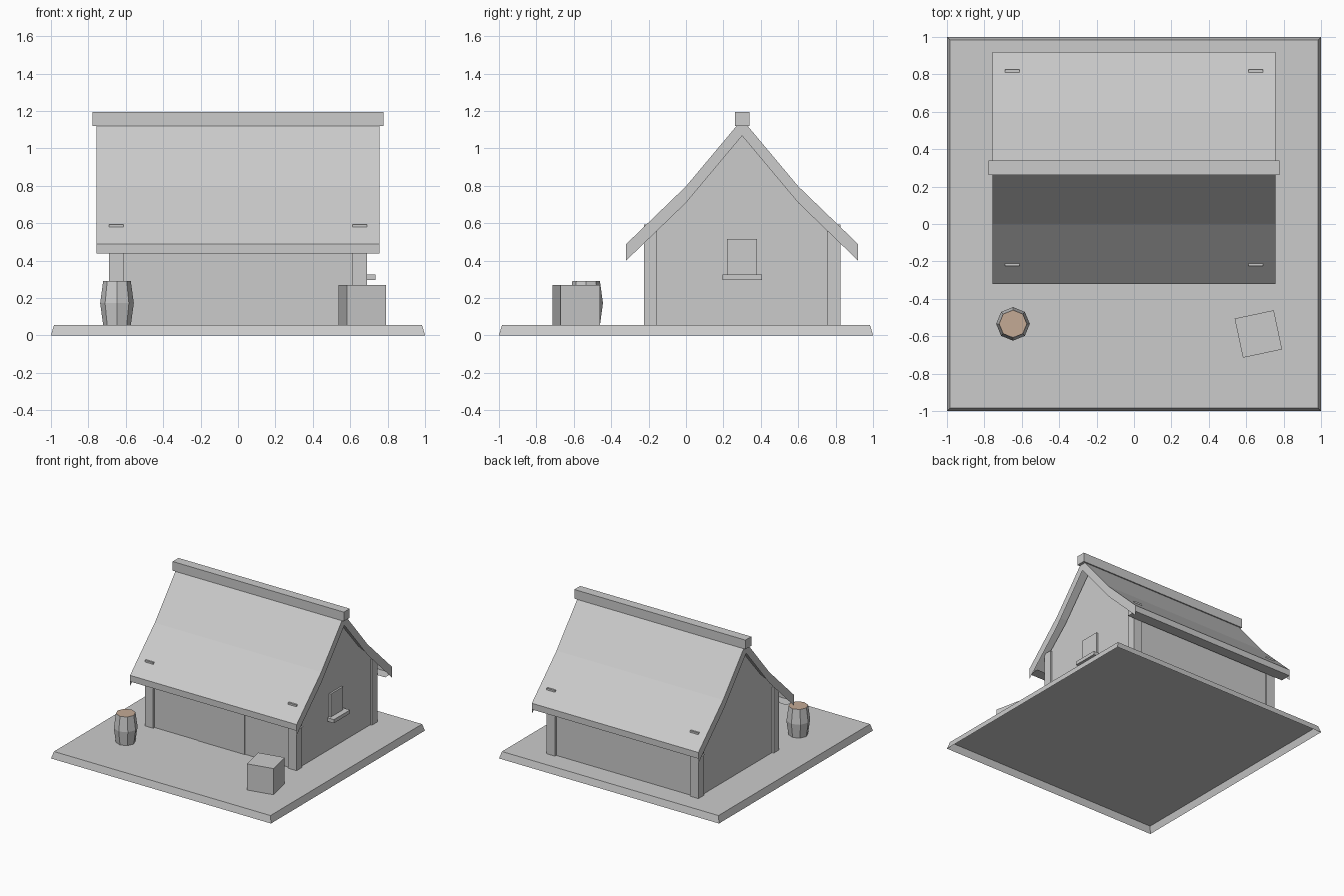
import bpy, bmesh, math
from mathutils import Vector

if "Cube" in bpy.data.objects:
    bpy.data.objects.remove(bpy.data.objects["Cube"])

G = 0.055      # top of the ground slab
CY = 0.30      # ridge line / middle of the house in y


def finish(name, bm, recalc=True):
    if recalc:
        bmesh.ops.recalc_face_normals(bm, faces=bm.faces)
    me = bpy.data.meshes.new(name)
    bm.to_mesh(me)
    bm.free()
    ob = bpy.data.objects.new(name, me)
    bpy.context.collection.objects.link(ob)
    return ob


def box(name, x, y, z, turn=0, taper=0, open_bottom=False):
    # box from (min, max) ranges, optional z turn, narrower top, no bottom
    bm = bmesh.new()
    bmesh.ops.create_cube(bm, size=1)
    size = Vector((x[1] - x[0], y[1] - y[0], z[1] - z[0]))
    for v in bm.verts:
        top = v.co.z > 0
        v.co = Vector([a * b for a, b in zip(v.co, size)])
        if top:
            v.co.x -= math.copysign(taper, v.co.x)
            v.co.y -= math.copysign(taper, v.co.y)
    bm.normal_update()
    bmesh.ops.recalc_face_normals(bm, faces=bm.faces)
    if open_bottom:
        low = [f for f in bm.faces if f.normal.z < -0.9]
        bmesh.ops.delete(bm, geom=low, context='FACES')
    ob = finish(name, bm, recalc=False)
    ob.location = [(r[0] + r[1]) / 2 for r in (x, y, z)]
    ob.rotation_euler.z = turn
    return ob


def strip(bm, a, b):
    # row of quads between two equally long point lists
    va, vb = [bm.verts.new(p) for p in a], [bm.verts.new(p) for p in b]
    for i in range(len(a) - 1):
        bm.faces.new((va[i], va[i + 1], vb[i + 1], vb[i]))


# Ground slab, open underneath
box("ground_slab", (-1, 1), (-1, 1), (0, G), taper=0.016, open_bottom=True)

# House walls: two gables joined by the front and back, open under the roof
WX, WY = 0.675, 0.508
half = [(WY, G), (WY, 0.57), (0.30, 0.76), (0, 1.11)]
outline = half + [(-y, z) for y, z in half[-2::-1]]
bm = bmesh.new()
left, right = [[bm.verts.new((x, CY + y, z)) for y, z in outline] for x in (-WX, WX)]
bm.faces.new(left)
bm.faces.new(right[::-1])
for i in (0, len(outline) - 2):
    bm.faces.new((left[i + 1], left[i], right[i], right[i + 1]))
finish("walls", bm)

# Window pane and sill on the right gable
box("window_pane", (0.67, 0.69), (0.22, 0.38), (0.31, 0.515))
box("window_sill", (0.67, 0.735), (0.195, 0.405), (0.297, 0.326))

# Door panel in the middle of the front
box("door", (-0.213, 0.208), (CY - WY - 0.006, CY - WY + 0.01), (G, 0.53), open_bottom=True)

# Corner posts whose tops just break through the roof
for sx in (-1, 1):
    for sy in (-1, 1):
        xs = sorted((sx * 0.613, sx * 0.69))
        ys = sorted((CY + sy * 0.454, CY + sy * 0.525))
        box("corner_post", xs, ys, (G, 0.594), open_bottom=True)

# Roof: folded sheet with turned-down eaves, flat soffits and gable rims
RX = 0.757
line = [(-0.62, 0.488), (-0.30, 0.797), (0, 1.155), (0.30, 0.797), (0.62, 0.488)]
section = [(-0.53, 0.437), (-0.62, 0.437)] + line + [(0.62, 0.437), (0.53, 0.437)]
bm = bmesh.new()
strip(bm, [(-RX, CY + y, z) for y, z in section], [(RX, CY + y, z) for y, z in section])
finish("roof", bm)
for s in (-1, 1):
    bm = bmesh.new()
    strip(bm, [(s * RX, CY + s * y, z) for y, z in line],
          [(s * RX, CY + s * y, z - 0.088) for y, z in line])
    bmesh.ops.reverse_faces(bm, faces=bm.faces)
    finish("gable_rim", bm, recalc=False)

# Ridge beam
box("ridge_beam", (-0.778, 0.778), (CY - 0.037, CY + 0.039), (1.12, 1.195))

# Barrel with eight sides and a coloured lid
brown = bpy.data.materials.new("lid_brown")
brown.diffuse_color = (0.55, 0.40, 0.30, 1)
brown.use_nodes = True
brown.node_tree.nodes["Principled BSDF"].inputs["Base Color"].default_value = brown.diffuse_color
bm = bmesh.new()
rings = []
for r, z in [(0.074, G), (0.09, 0.172), (0.074, 0.29)]:
    rings.append([bm.verts.new((r * math.cos(i * math.pi / 4), r * math.sin(i * math.pi / 4), z))
                  for i in range(8)])
for a, b in zip(rings, rings[1:]):
    for i in range(8):
        j = (i + 1) % 8
        bm.faces.new((a[i], a[j], b[j], b[i]))
lid = bm.faces.new(rings[-1])
lid.material_index = 1
barrel = finish("barrel", bm)
barrel.data.materials.append(None)
barrel.data.materials.append(brown)
barrel.location = (-0.647, -0.534, 0)

# Crate, turned a little
c, h = (0.665, -0.588), 0.107
box("crate", (c[0] - h, c[0] + h), (c[1] - h, c[1] + h), (G, 0.27),
    turn=math.radians(12), open_bottom=True)
